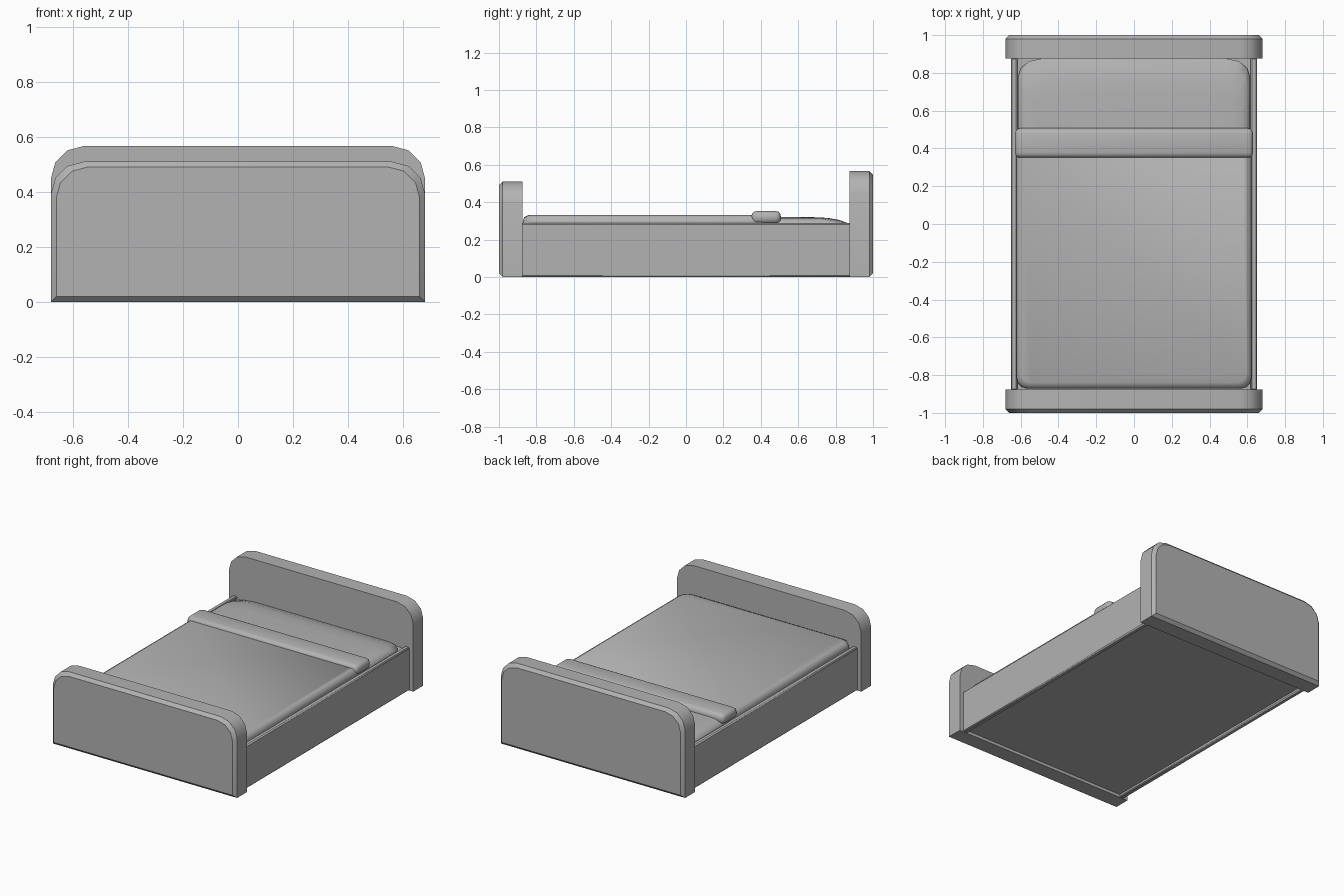
import bpy, bmesh, math

if "Cube" in bpy.data.objects:
    bpy.data.objects.remove(bpy.data.objects["Cube"])

GREY = (0.45, 0.45, 0.45, 1)
grey = bpy.data.materials.new("plain grey")
grey.use_nodes = True
grey.diffuse_color = GREY
bsdf = grey.node_tree.nodes["Principled BSDF"]
bsdf.inputs["Base Color"].default_value = GREY
bsdf.inputs["Roughness"].default_value = 0.8


def finish(name, bm, angle=40):
    bmesh.ops.recalc_face_normals(bm, faces=bm.faces)
    mesh = bpy.data.meshes.new(name)
    bm.to_mesh(mesh)
    bm.free()
    mesh.materials.append(grey)
    ob = bpy.data.objects.new(name, mesh)
    bpy.context.collection.objects.link(ob)
    bpy.ops.object.select_all(action="DESELECT")
    ob.select_set(True)
    bpy.context.view_layer.objects.active = ob
    bpy.ops.object.shade_smooth_by_angle(angle=math.radians(angle))
    return ob


def loft(name, rings, angle=40):
    """Skin a stack of matching rings and cap both ends."""
    bm = bmesh.new()
    loops = [[bm.verts.new(p) for p in ring] for ring in rings]
    n = len(loops[0])
    for a, b in zip(loops, loops[1:]):
        for i in range(n):
            j = (i + 1) % n
            bm.faces.new((a[i], a[j], b[j], b[i]))
    bm.faces.new(loops[0])
    bm.faces.new(loops[-1])
    return finish(name, bm, angle)


def box(name, x0, x1, y0, y1, z0, z1, bevel=0, segments=1, angle=40):
    bm = bmesh.new()
    bmesh.ops.create_cube(bm, size=1)
    for v in bm.verts:
        v.co.x = x0 if v.co.x < 0 else x1
        v.co.y = y0 if v.co.y < 0 else y1
        v.co.z = z0 if v.co.z < 0 else z1
    if bevel:
        bmesh.ops.bevel(bm, geom=bm.edges[:], offset=bevel, segments=segments,
                        profile=0.5, affect="EDGES")
    return finish(name, bm, angle)


# Arched end boards with a chamfered outer face
def end_board(name, height, side):
    def ring(y, inset):
        half, top, r = 0.68 - inset, height - inset, 0.12 - inset * 0.4
        right = [(half, inset)]
        for k in range(4):
            a = k * math.pi / 6
            right.append((half - r + r * math.cos(a), top - r + r * math.sin(a)))
        left = [(-x, z) for x, z in reversed(right)]
        return [(x, y * side, z) for x, z in right + left]
    loft(name, [ring(0.875, 0), ring(0.98, 0), ring(1.0, 0.02)], 35)


end_board("headboard", 0.567, 1)
end_board("footboard", 0.51, -1)

# Side rails and recessed base panel
for name, s in (("left_rail", 1), ("right_rail", -1)):
    box(name, min(s * 0.618, s * 0.652), max(s * 0.618, s * 0.652),
        -0.88, 0.88, 0, 0.288, 0.007)
box("base_panel", -0.62, 0.62, -0.88, 0.88, 0.02, 0.27)


# Soft bedding, rounded in plan and tapered toward the top
def plan_ring(half, foot, head, foot_r, head_rx, head_ry, z):
    corners = ((1, head, 1, head_rx, head_ry), (-1, head, 1, head_rx, head_ry),
               (-1, foot, -1, foot_r, foot_r), (1, foot, -1, foot_r, foot_r))
    pts = []
    for i, (sx, y, sy, rx, ry) in enumerate(corners):
        for k in range(4):
            a = (i + k / 3) * math.pi / 2
            pts.append((sx * (half - rx) + rx * math.cos(a),
                        y - sy * ry + ry * math.sin(a), z))
    return pts


loft("mattress", [
    plan_ring(0.615, 0.30, 0.875, 0.02, 0.12, 0.10, 0.265),
    plan_ring(0.615, 0.30, 0.875, 0.02, 0.12, 0.10, 0.285),
    plan_ring(0.60, 0.31, 0.82, 0.02, 0.12, 0.10, 0.305),
    plan_ring(0.575, 0.32, 0.76, 0.02, 0.12, 0.10, 0.316),
    plan_ring(0.53, 0.34, 0.68, 0.02, 0.12, 0.10, 0.32)], 60)

loft("blanket", [
    plan_ring(0.622, -0.872, 0.42, 0.06, 0.02, 0.02, 0.265),
    plan_ring(0.622, -0.872, 0.42, 0.06, 0.02, 0.02, 0.30),
    plan_ring(0.615, -0.865, 0.41, 0.06, 0.02, 0.02, 0.32),
    plan_ring(0.595, -0.84, 0.40, 0.05, 0.02, 0.02, 0.332)], 60)

# Turned-down blanket edge
box("blanket_fold", -0.63, 0.63, 0.35, 0.507, 0.285, 0.353, 0.028, 3, 60)
